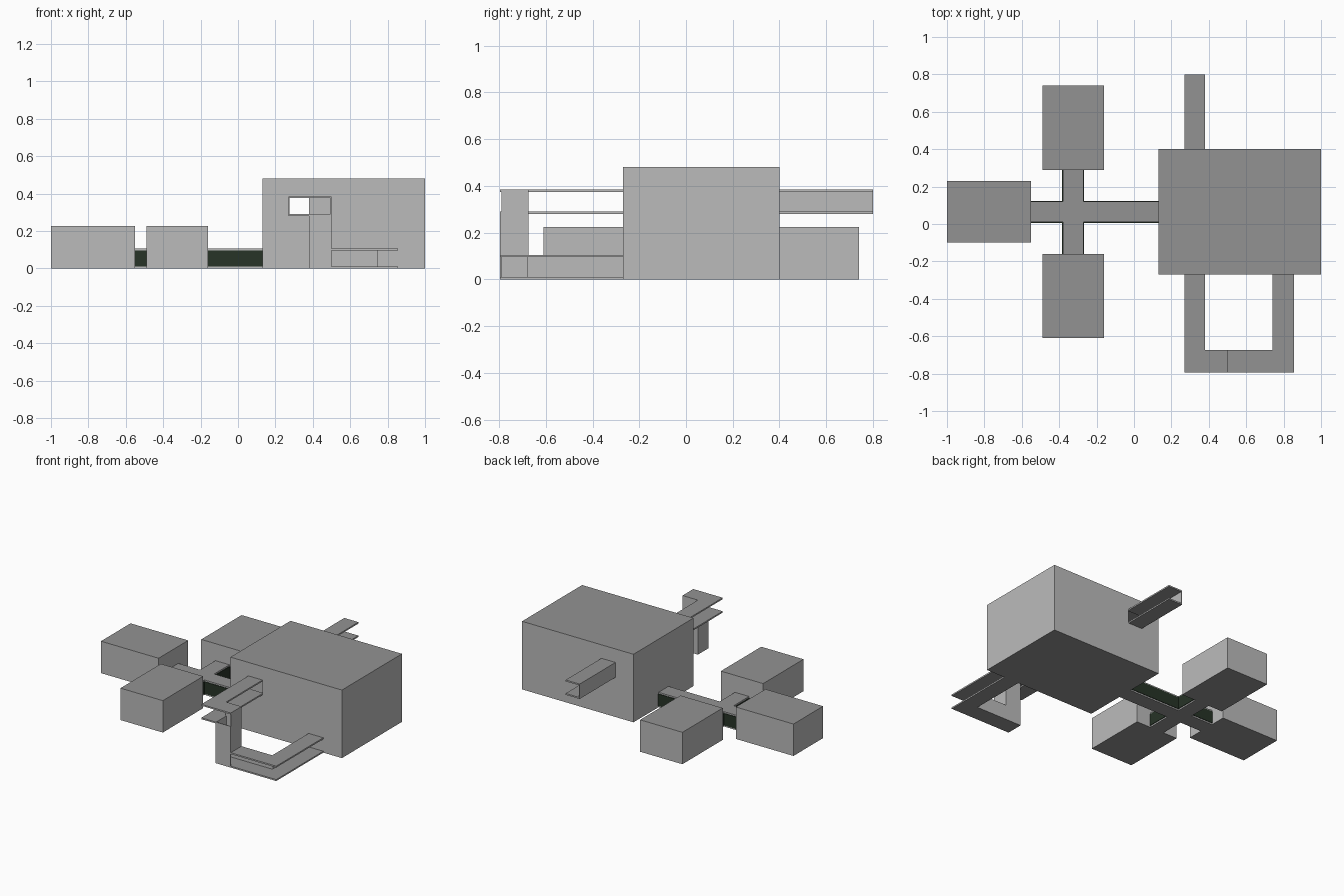
import bpy, bmesh

if "Cube" in bpy.data.objects:
    bpy.data.objects.remove(bpy.data.objects["Cube"])


def material(name, rgb):
    m = bpy.data.materials.new(name)
    m.diffuse_color = (*rgb, 1)
    m.use_nodes = True
    m.node_tree.nodes["Principled BSDF"].inputs["Base Color"].default_value = m.diffuse_color
    return m


WALL = material("light grey wall", (0.50, 0.50, 0.50))
ROOF = material("mid grey roof", (0.29, 0.29, 0.29))
GLASS = material("dark green glass", (0.020, 0.033, 0.020))
T = 0.01  # slab and wall thickness


def box(name, x, y, z, glass=False):
    """Box from (min, max) ranges; level faces get the roof colour."""
    bm = bmesh.new()
    bmesh.ops.create_cube(bm, size=1)
    for v in bm.verts:
        v.co = [r[0] if c < 0 else r[1] for c, r in zip(v.co, (x, y, z))]
    bm.normal_update()
    me = bpy.data.meshes.new(name)
    for m in ((GLASS,) if glass else (WALL, ROOF)):
        me.materials.append(m)
    if not glass:
        for f in bm.faces:
            f.material_index = int(abs(f.normal.z) > 0.5)
    bm.to_mesh(me)
    bm.free()
    ob = bpy.data.objects.new(name, me)
    bpy.context.collection.objects.link(ob)


def slabs(name, x, y, z):
    """Floor and ceiling of a passage."""
    box(name + "_floor", x, y, (z[0], z[0] + T))
    box(name + "_ceiling", x, y, (z[1] - T, z[1]))


# Main building: hollow, with a doorway front and back at the upper level
X0, X1, Y0, Y1, H = 0.13, 1.0, -0.27, 0.40, 0.48
DX, DZ = (0.27, 0.38), (0.28, 0.385)
LOW = (0.0, 0.105)
box("main_roof", (X0, X1), (Y0, Y1), (H - T, H))
box("main_base", (X0, X1), (Y0, Y1), (0, T))
box("main_storey_floor", (X0 + T, X1 - T), (Y0 + T, Y1 - T), (0.18, 0.19))
for side, x in (("left", X0), ("right", X1 - T)):
    box("main_wall_" + side, (x, x + T), (Y0, Y1), (T, H - T))
for side, y in (("front", Y0), ("back", Y1 - T)):
    yy = (y, y + T)
    n = "main_wall_" + side
    box(n + "_left", (X0 + T, DX[0]), yy, (T, H - T))
    box(n + "_right", (DX[1], X1 - T), yy, (T, H - T))
    box(n + "_below_door", DX, yy, (T, DZ[0] + T))
    box(n + "_above_door", DX, yy, (DZ[1] - T, H - T))

# Three small side buildings
box("left_module", (-1.0, -0.55), (-0.10, 0.23), (0, 0.225))
box("back_module", (-0.49, -0.16), (0.29, 0.74), (0, 0.225))
box("front_module", (-0.49, -0.16), (-0.61, -0.16), (0, 0.225))

# Ground level cross passage with dark glazing
CX, CY = (-0.38, -0.27), (0.01, 0.12)
slabs("cross_main", (-0.55, X0), CY, LOW)
slabs("cross_back", CX, (CY[1], 0.29), LOW)
slabs("cross_front", CX, (-0.16, CY[0]), LOW)
GZ = (T, LOW[1] - T)
for i, x in enumerate(((-0.55, CX[0]), (CX[1], X0))):
    for j, y in enumerate(CY):
        box(f"cross_glass_x_{i}{j}", x, (y - 0.004, y + 0.004), GZ, True)
for i, y in enumerate(((-0.16, CY[0]), (CY[1], 0.29))):
    for j, x in enumerate(CX):
        box(f"cross_glass_y_{i}{j}", (x - 0.004, x + 0.004), y, GZ, True)

# Upper passage at the back: one side wall, open end
slabs("back_passage", DX, (Y1, 0.80), DZ)
box("back_passage_wall", (DX[0], DX[0] + 0.005), (Y1, 0.80), (DZ[0] + T, DZ[1] - T))

# Upper passage at the front: open sides, leading to a landing
F, B = -0.795, -0.675
slabs("front_passage", DX, (B, Y0), DZ)
box("landing_floor", (DX[0], 0.38), (F, B), (DZ[0], DZ[0] + T))
box("landing_ceiling", (DX[0], 0.50), (F, B), (DZ[1] - T, DZ[1]))

# Vertical shaft
S0, S1 = 0.38, 0.50
box("shaft_front", (S0, S1), (F, F + 0.005), (T, DZ[0] + T))
box("shaft_back", (S0, S1), (B - 0.005, B), (T, DZ[1] - T))
box("shaft_left", (S0, S0 + 0.005), (F + 0.005, B - 0.005), (T, DZ[0] + T))
box("shaft_right", (S1 - 0.005, S1), (F + 0.005, B - 0.005), (LOW[1], DZ[1] - T))
box("shaft_floor", (S0, S1), (F, B), (0, T))

# Lower passage back to the main building, walled on its inner side
R0, R1 = 0.74, 0.855
slabs("lower_passage_front", (S1, R1), (F, B), LOW)
slabs("lower_passage_side", (R0, R1), (B, Y0), LOW)
box("lower_front_wall", (S1, R0), (B - 0.005, B), GZ)
box("lower_side_wall", (R0, R0 + 0.005), (B, Y0), GZ)
